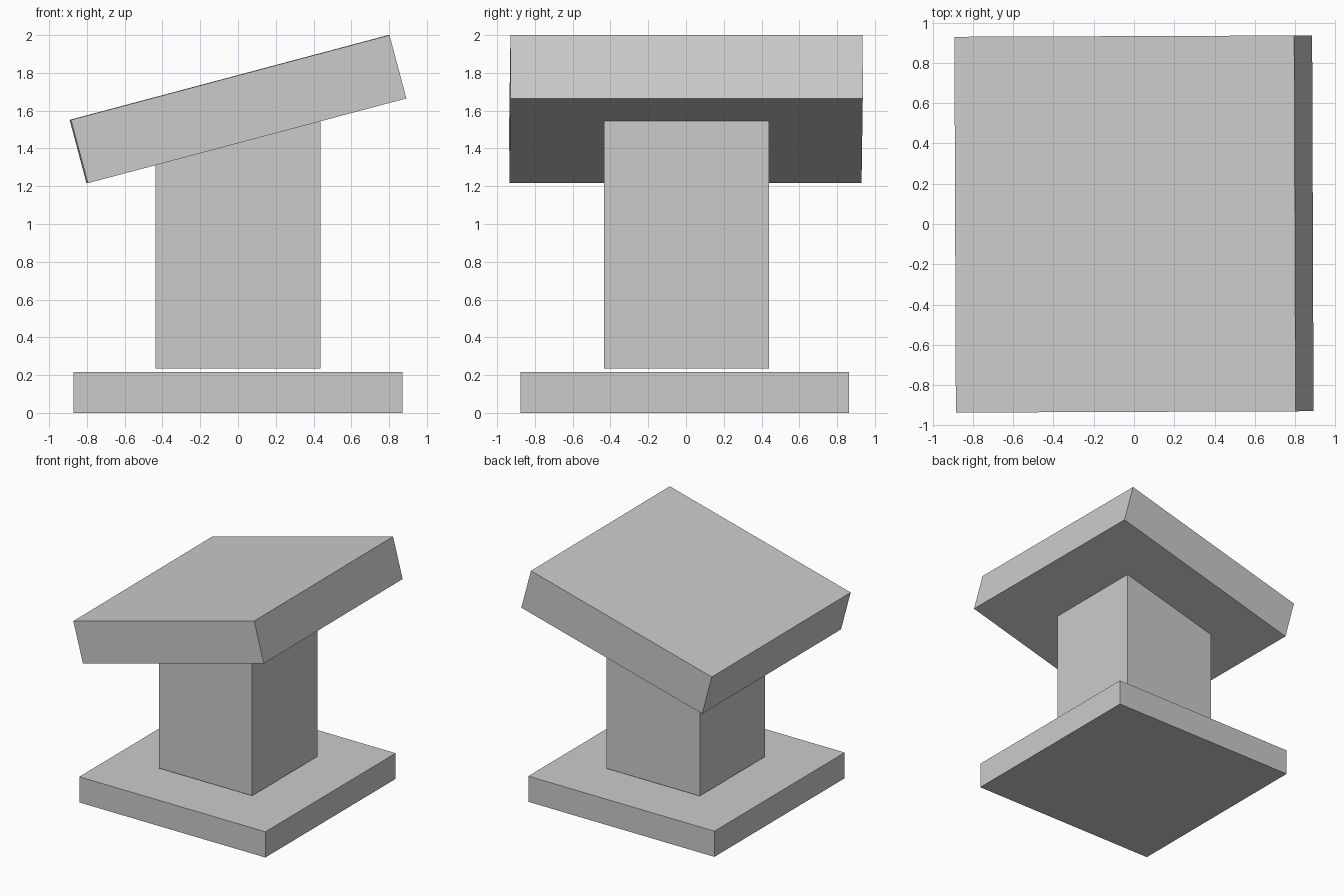
import bpy
from math import radians

default_cube = bpy.data.objects.get("Cube")
if default_cube:
    bpy.data.objects.remove(default_cube, do_unlink=True)

# One plain grey for every part
grey = bpy.data.materials.new("plain_grey")
grey.use_nodes = True
colour = (0.6, 0.6, 0.6, 1.0)
grey.diffuse_color = colour
grey.node_tree.nodes["Principled BSDF"].inputs["Base Color"].default_value = colour


def block(name, size, centre, tilt=0.0, turn=0.0):
    """Flat-faced box, tilted about y and then turned about z (degrees)."""
    bpy.ops.mesh.primitive_cube_add(size=1, location=centre)
    obj = bpy.context.object
    obj.name = name
    obj.scale = size
    obj.rotation_euler = (0, radians(tilt), radians(turn))
    obj.data.materials.append(grey)
    return obj


# Square foot
block("base_plate", (1.74, 1.74, 0.217), (0, -0.007, 0.1085))

# Upright column, floating just above the foot and ending inside the slab
column_bottom, column_top = 0.236, 1.57
block("column", (0.872, 0.872, column_top - column_bottom),
      (0, 0.003, (column_bottom + column_top) / 2))

# Sloping slab, rising towards +x
block("tilted_top", (1.745, 1.865, 0.347), (0, 0, 1.608), tilt=-14.9, turn=0.22)
